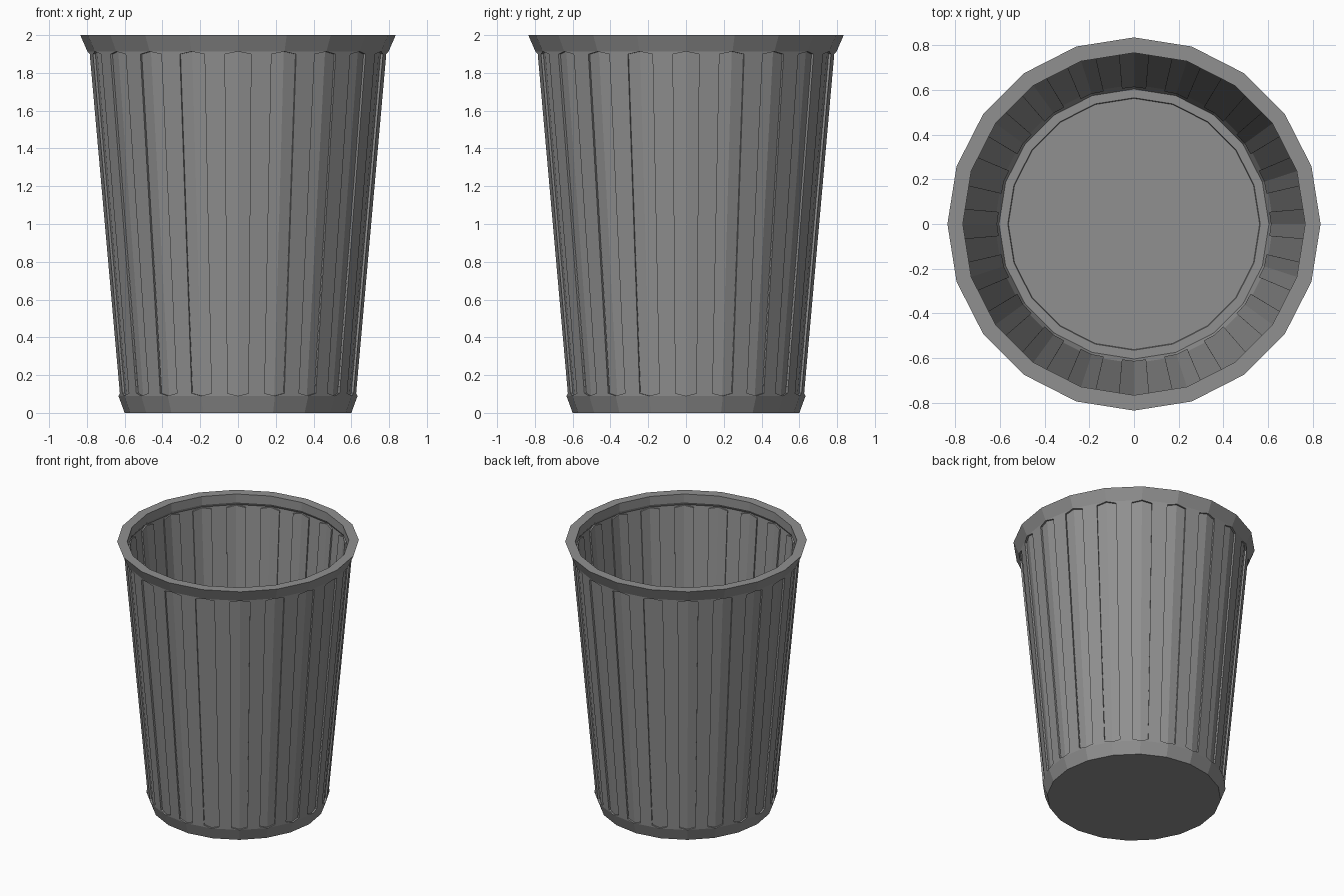
import bpy, bmesh
from math import cos, sin, pi
from mathutils import Vector

if "Cube" in bpy.data.objects:
    bpy.data.objects.remove(bpy.data.objects["Cube"])

N = 20            # sides
Z0, Z1 = 0.09, 1.913   # grooved wall extent
HALF = 0.28       # groove half width as a share of one side
LIP = 0.014       # groove corners pulled in vertically

bm = bmesh.new()


def ring(r, z):
    return [bm.verts.new((r * cos(2 * pi * i / N), r * sin(2 * pi * i / N), z))
            for i in range(N)]


def bridge(a, b):
    for i in range(N):
        j = (i + 1) % N
        bm.faces.new((a[i], a[j], b[j], b[i]))


def grooved_wall(bot, top, shift):
    """Panels between two rings, with a shallow groove bent round every corner."""
    def edge_point(i, step, upper):
        a, b = bot[i].co, top[i].co
        j = (i + step) % N
        p0 = a.lerp(bot[j].co, HALF)
        p1 = b.lerp(top[j].co, HALF)
        t = LIP / (p1.z - p0.z)
        return bm.verts.new(p0.lerp(p1, 1 - t if upper else t))

    # groove outlines: corner top, right top, right bottom, corner bottom, left bottom, left top
    outlines = [[top[i], edge_point(i, 1, True), edge_point(i, 1, False),
                 bot[i], edge_point(i, -1, False), edge_point(i, -1, True)]
                for i in range(N)]
    for i in range(N):
        g, h = outlines[i], outlines[(i + 1) % N]
        # flat panel between neighbouring grooves
        bm.faces.new((g[0], g[1], g[2], g[3], h[3], h[4], h[5], h[0]))
        # groove walls and floor
        out = Vector((cos(2 * pi * i / N), sin(2 * pi * i / N), 0))
        deep = [bm.verts.new(v.co + out * shift) for v in g]
        for k in range(6):
            m = (k + 1) % 6
            bm.faces.new((g[k], g[m], deep[m], deep[k]))
        bm.faces.new((deep[0], deep[1], deep[2], deep[3]))
        bm.faces.new((deep[0], deep[3], deep[4], deep[5]))


# outer shell
base = ring(0.60, 0)
out_low, out_high = ring(0.633, Z0), ring(0.797, Z1)
rim_out, rim_in = ring(0.835, 2.0), ring(0.766, 2.0)
# inner shell: thick lip, thin wall with the grooves showing as ribs
lip_low = ring(0.766, 1.935)
in_high, in_low = ring(0.78, Z1), ring(0.624, Z0)
ledge_out, ledge_in = ring(0.604, 0.04), ring(0.565, 0.04)
floor = ring(0.562, 0.03)

bm.faces.new(base)
bridge(base, out_low)
grooved_wall(out_low, out_high, -0.013)
bridge(out_high, rim_out)
bridge(rim_out, rim_in)
bridge(rim_in, lip_low)
bridge(lip_low, in_high)
grooved_wall(in_low, in_high, -0.011)
bridge(in_low, ledge_out)
bridge(ledge_out, ledge_in)
bridge(ledge_in, floor)
bm.faces.new(floor)

bmesh.ops.recalc_face_normals(bm, faces=bm.faces[:])
mesh = bpy.data.meshes.new("waste_bin")
bm.to_mesh(mesh)
bm.free()

# dark grey finish
mat = bpy.data.materials.new("dark_grey")
mat.diffuse_color = (0.28, 0.28, 0.28, 1)
mat.use_nodes = True
mat.node_tree.nodes["Principled BSDF"].inputs["Base Color"].default_value = mat.diffuse_color
mesh.materials.append(mat)
bpy.context.collection.objects.link(bpy.data.objects.new("waste_bin", mesh))
